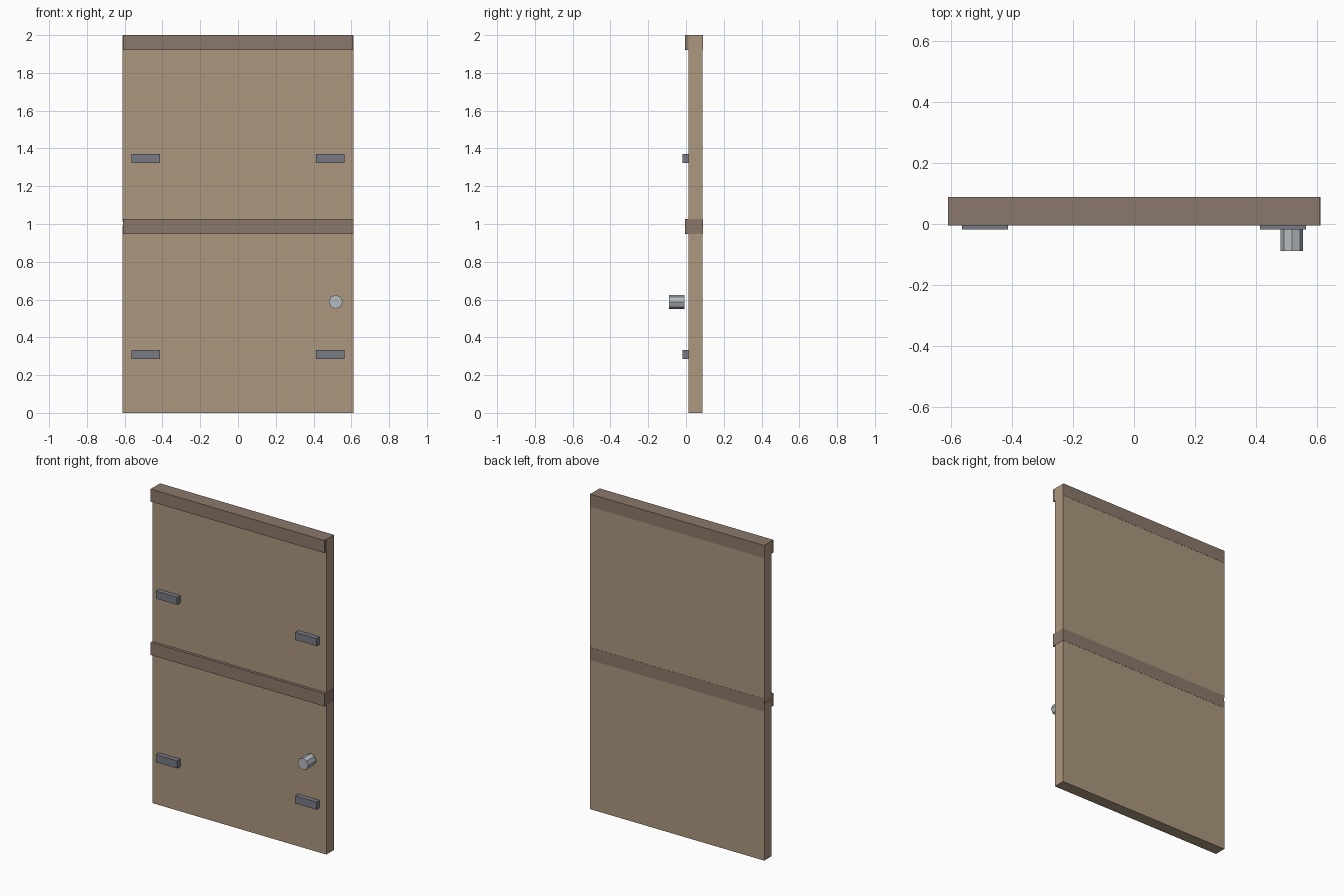
import bpy
from math import pi

if "Cube" in bpy.data.objects:
    bpy.data.objects.remove(bpy.data.objects["Cube"])


def material(name, rgb):
    m = bpy.data.materials.new(name)
    m.diffuse_color = (*rgb, 1)
    m.use_nodes = True
    m.node_tree.nodes["Principled BSDF"].inputs["Base Color"].default_value = m.diffuse_color
    return m


WOOD = material("light_wood", (0.41, 0.31, 0.21))
TRIM = material("dark_wood", (0.26, 0.19, 0.145))
IRON = material("iron", (0.19, 0.195, 0.23))
STEEL = material("steel", (0.46, 0.50, 0.53))


def box(name, x, y, z, mat):
    """Box from (min, max) ranges."""
    mid = [(a + b) / 2 for a, b in (x, y, z)]
    bpy.ops.mesh.primitive_cube_add(size=1, location=mid)
    o = bpy.context.object
    o.name = name
    o.scale = [b - a for a, b in (x, y, z)]
    bpy.ops.object.transform_apply(location=False, rotation=False, scale=True)
    o.data.materials.append(mat)
    return o


# Two door panels with a thin gap between them
box("lower_panel", (-0.611, 0.611), (0.013, 0.088), (0, 0.993), WOOD)
box("upper_panel", (-0.611, 0.611), (0.013, 0.088), (1.012, 1.999), WOOD)

# Trim rails, flush with the back and proud of the front
box("middle_rail", (-0.61, 0.612), (-0.005, 0.089), (0.947, 1.027), TRIM)
box("top_rail", (-0.61, 0.61), (-0.005, 0.089), (1.92, 2.0), TRIM)

# Hinge plates, mirrored left and right on both panels
for level, z in (("lower", 0.308), ("upper", 1.346)):
    for side, s in (("left", -1), ("right", 1)):
        cx = s * 0.489
        box(f"{level}_{side}_hinge", (cx - 0.075, cx + 0.075),
            (-0.018, 0.02), (z - 0.024, z + 0.024), IRON)

# Faceted door knob
bpy.ops.mesh.primitive_cylinder_add(vertices=8, radius=0.037, depth=0.08,
                                    location=(0.518, -0.049, 0.588),
                                    rotation=(pi / 2, 0, 0))
knob = bpy.context.object
knob.name = "knob"
knob.data.materials.append(STEEL)
